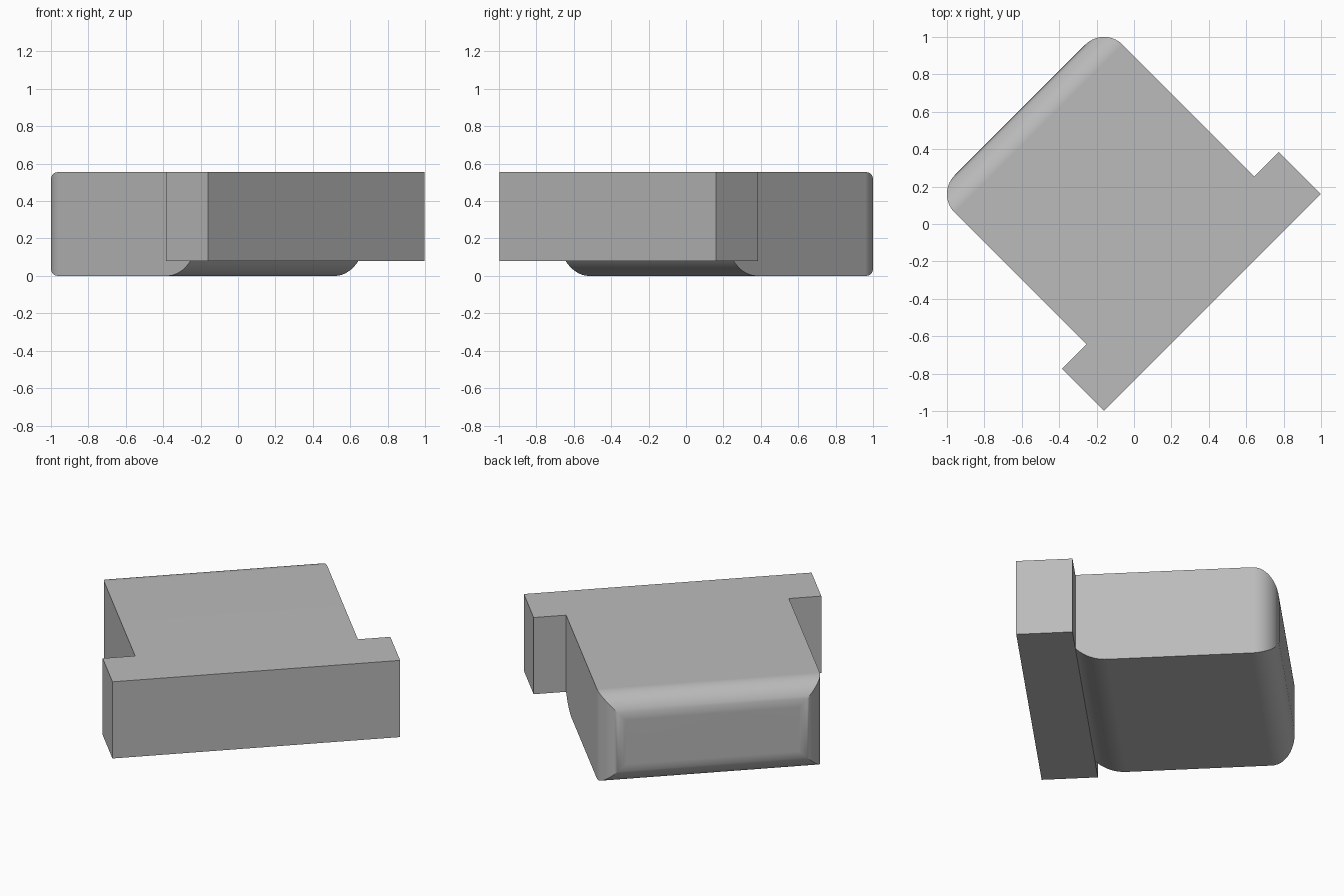
import bpy
import bmesh
from math import radians, sin, cos, acos
from mathutils import Matrix

if "Cube" in bpy.data.objects:
    bpy.data.objects.remove(bpy.data.objects["Cube"], do_unlink=True)

TOP, LEDGE = 0.555, 0.08                    # heights of top and bar underside
FRONT, STEP, BACK = -0.592, -0.275, 0.862   # depth positions
BAR, BODY = 0.82, 0.635                     # half widths
R = 0.141                                   # rear fillet radius
R_LOW = 0.24                                # lower front fillet radius

grey = bpy.data.materials.new("plain_grey")
grey.use_nodes = True
colour = (0.5, 0.5, 0.5, 1)
grey.diffuse_color = colour
grey.node_tree.nodes["Principled BSDF"].inputs["Base Color"].default_value = colour


def arc(cx, cy, r, start, end, steps=14):
    angles = [radians(start + (end - start) * i / steps) for i in range(steps + 1)]
    return [(cx + r * cos(a), cy + r * sin(a)) for a in angles]


def prism(name, points, depth, place):
    """Extrude a flat outline; place maps (p, q, depth) to a position."""
    bm = bmesh.new()
    face = bm.faces.new([bm.verts.new(place(p, q, depth[0])) for p, q in points])
    ext = bmesh.ops.extrude_face_region(bm, geom=[face])
    shift = place(0, 0, depth[1] - depth[0])
    verts = [g for g in ext["geom"] if isinstance(g, bmesh.types.BMVert)]
    bmesh.ops.translate(bm, verts=verts, vec=shift)
    bmesh.ops.recalc_face_normals(bm, faces=bm.faces)
    mesh = bpy.data.meshes.new(name)
    bm.to_mesh(mesh)
    bm.free()
    mesh.materials.append(grey)
    ob = bpy.data.objects.new(name, mesh)
    bpy.context.collection.objects.link(ob)
    return ob


# Plan: wide front bar and narrower body with rounded rear corners
half = [(BAR, FRONT), (BAR, STEP), (BODY, STEP)] + arc(BODY - R, BACK - R, R, 0, 90)
plan = half + [(-x, y) for x, y in reversed(half)]
block = prism("t_shaped_block", plan, (-0.2, 0.8), lambda p, q, d: (p, q, d))

# Side section: raised bar, curved lower front edge, rounded rear edges
sweep = acos((R_LOW - LEDGE) / R_LOW) * 180 / 3.14159265
low_y = STEP + R_LOW * sin(radians(sweep))
section = [(FRONT, TOP), (FRONT, LEDGE)]
section += arc(low_y, R_LOW, R_LOW, 270 - sweep, 270)
section += arc(BACK - R, R, R, 270, 360)
section += arc(BACK - R, TOP - R, R, 0, 90)
cutter = prism("section_cutter", section, (-1, 1), lambda p, q, d: (d, p, q))
cutter.hide_render = True

# The block is the plan crossed with the section
cut = block.modifiers.new("section", "BOOLEAN")
cut.operation = "INTERSECT"
cut.solver = "EXACT"
cut.object = cutter
bpy.context.view_layer.objects.active = block
block.select_set(True)
cutter.select_set(False)
bpy.ops.object.modifier_apply(modifier=cut.name)
bpy.data.objects.remove(cutter, do_unlink=True)

# Stand the block turned by an eighth of a circle
block.data.transform(Matrix.Rotation(radians(45), 4, "Z"))
bpy.ops.object.shade_smooth_by_angle(angle=radians(30))
weighted = block.modifiers.new("clean_shading", "WEIGHTED_NORMAL")
weighted.keep_sharp = True
